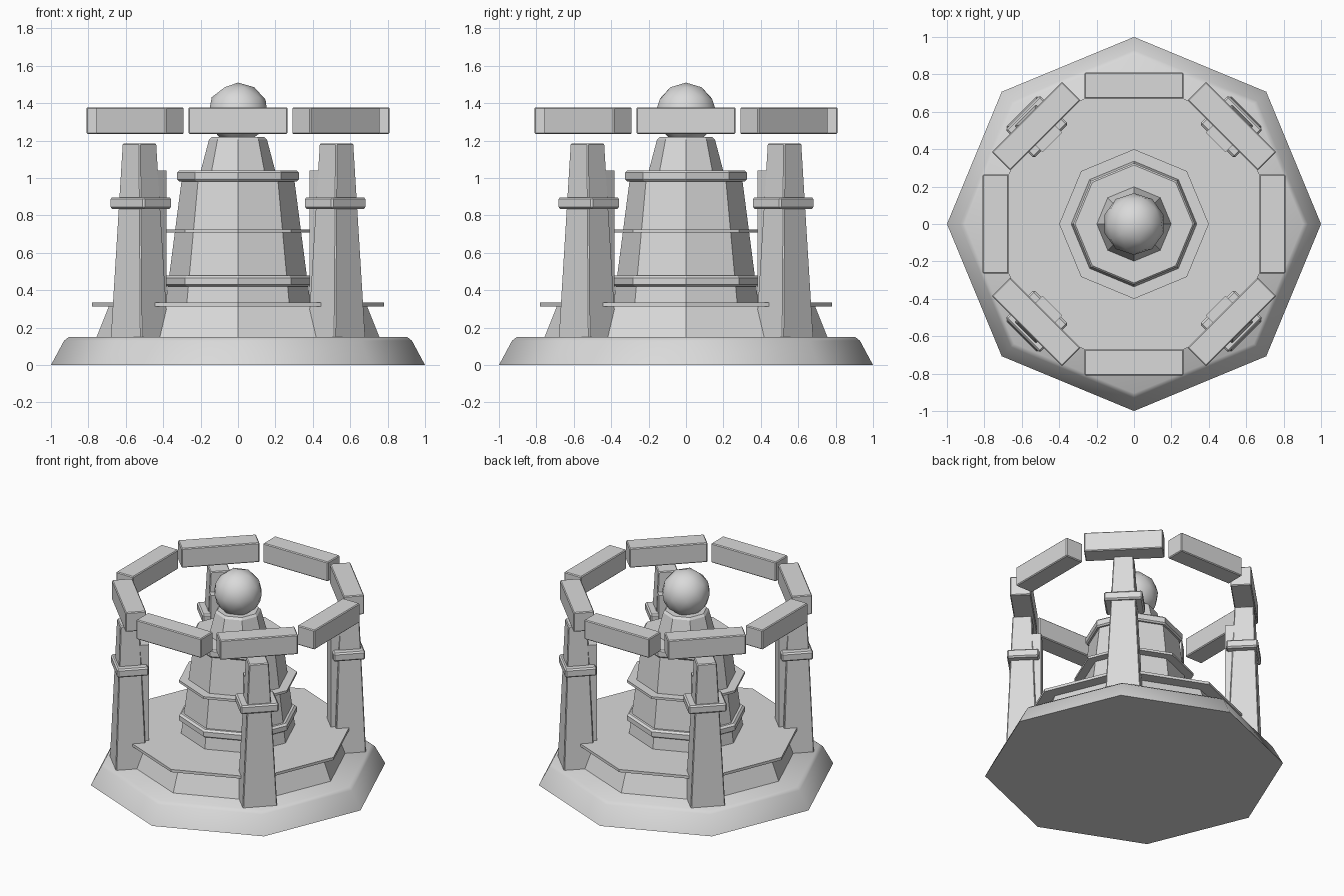
import bpy, bmesh, math
from mathutils import Matrix, Vector

if "Cube" in bpy.data.objects:
    bpy.data.objects.remove(bpy.data.objects["Cube"])

stone = bpy.data.materials.new("stone_grey")
stone.diffuse_color = (0.7, 0.7, 0.7, 1)
stone.use_nodes = True
stone.node_tree.nodes["Principled BSDF"].inputs["Base Color"].default_value = stone.diffuse_color


def make(name, bm, smooth=None, bevel=0):
    bmesh.ops.recalc_face_normals(bm, faces=bm.faces)
    me = bpy.data.meshes.new(name)
    bm.to_mesh(me)
    bm.free()
    ob = bpy.data.objects.new(name, me)
    bpy.context.collection.objects.link(ob)
    me.materials.append(stone)
    if bevel:
        mod = ob.modifiers.new("soft_edges", 'BEVEL')
        mod.width = bevel
        mod.segments = 1
        mod.limit_method = 'ANGLE'
        mod.angle_limit = math.radians(50)
    if smooth:
        bpy.ops.object.select_all(action='DESELECT')
        ob.select_set(True)
        bpy.context.view_layer.objects.active = ob
        bpy.ops.object.shade_smooth_by_angle(angle=math.radians(smooth))
    return ob


def octagon(name, profile, smooth=None):
    """Stack of eight-sided rings (radius, height) with closed ends."""
    bm = bmesh.new()
    rings = [[bm.verts.new((r * math.cos(k * math.pi / 4),
                            r * math.sin(k * math.pi / 4), z))
              for k in range(8)] for r, z in profile]
    for a, b in zip(rings, rings[1:]):
        for k in range(8):
            j = (k + 1) % 8
            bm.faces.new((a[k], a[j], b[j], b[k]))
    bm.faces.new(rings[0])
    bm.faces.new(rings[-1])
    return make(name, bm, smooth)


def block(name, angle, radius, depth, width, z0, z1, top=(1, 1), bevel=0.006):
    """Box at a radius and angle; its top can be scaled (depth, width)."""
    bm = bmesh.new()
    bmesh.ops.create_cube(bm, size=1)
    for v in bm.verts:
        s = top if v.co.z > 0 else (1, 1)
        v.co = Vector((radius + v.co.x * depth * s[0], v.co.y * width * s[1],
                       z1 if v.co.z > 0 else z0))
    bm.transform(Matrix.Rotation(angle, 4, 'Z'))
    return make(name, bm, bevel=bevel)


# Stepped platform
octagon("base_plinth", [(1, 0), (0.93, 0.13), (0.905, 0.15)], smooth=50)
octagon("upper_step", [(0.76, 0.14), (0.69, 0.315)])
octagon("step_plate", [(0.78, 0.313), (0.78, 0.333)])

# Central tapered tower with bands
octagon("tower_body", [(0.387, 0.33), (0.30, 1.0)])
octagon("lower_band", [(0.385, 0.42), (0.4, 0.43), (0.4, 0.465), (0.385, 0.478)])
octagon("middle_flange", [(0.4, 0.708), (0.4, 0.725)])
octagon("top_band", [(0.315, 0.982), (0.325, 0.992), (0.325, 1.03), (0.315, 1.04)])
octagon("tower_cap", [(0.2, 1.035), (0.155, 1.205), (0.14, 1.22)])

# Crowning ball
bm = bmesh.new()
bmesh.ops.create_icosphere(bm, subdivisions=2, radius=0.165,
                           matrix=Matrix.Translation((0, 0, 1.345)))
make("orb", bm, smooth=60)

# Four pillars on the diagonals, with collar and inner strip
for i in range(4):
    a = math.pi / 4 + i * math.pi / 2
    block(f"pillar_{i}", a, 0.745, 0.21, 0.235, 0.14, 1.185, (0.62, 0.57))
    block(f"pillar_collar_{i}", a, 0.735, 0.215, 0.26, 0.835, 0.897, bevel=0.01)
    block(f"pillar_inner_strip_{i}", a, 0.652, 0.07, 0.15, 0.33, 1.04, bevel=0)

# Floating ring of eight blocks
for i in range(8):
    block(f"ring_block_{i}", i * math.pi / 4, 0.74, 0.14, 0.53, 1.235, 1.378)
